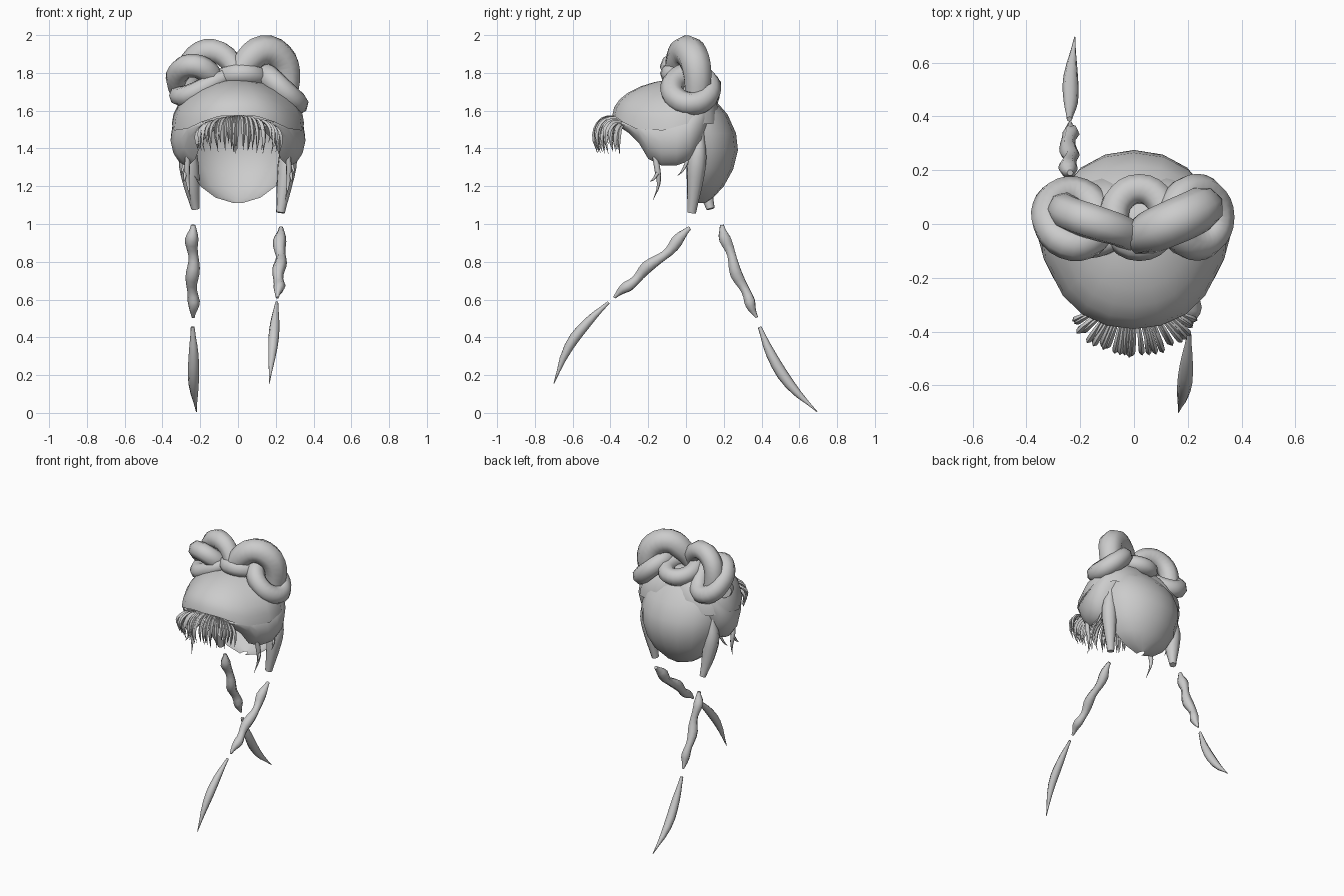
import bpy, bmesh, random
from math import sin, cos, pi, radians
from mathutils import Vector

random.seed(4)
if "Cube" in bpy.data.objects:
    bpy.data.objects.remove(bpy.data.objects["Cube"])


def finish(obj, angle=60):
    bpy.ops.object.select_all(action='DESELECT')
    obj.select_set(True)
    bpy.context.view_layer.objects.active = obj
    if obj.type == 'CURVE':
        bpy.ops.object.convert(target='MESH')
    bpy.ops.object.shade_smooth_by_angle(angle=radians(angle))


def tubes(name, paths, cyclic=False, steps=3, sides=2):
    """Round locks swept along smooth paths of (x, y, z, radius)."""
    curve = bpy.data.curves.new(name, 'CURVE')
    curve.dimensions = '3D'
    curve.bevel_depth = 1
    curve.bevel_resolution = sides
    curve.resolution_u = steps
    curve.use_fill_caps = True
    for path in paths:
        spline = curve.splines.new('BEZIER')
        spline.bezier_points.add(len(path) - 1)
        spline.use_cyclic_u = cyclic
        spline.radius_interpolation = 'CARDINAL'
        for point, (x, y, z, r) in zip(spline.bezier_points, path):
            point.co = (x, y, z)
            point.radius = r
            point.handle_left_type = point.handle_right_type = 'AUTO'
    obj = bpy.data.objects.new(name, curve)
    bpy.context.collection.objects.link(obj)
    finish(obj)


def ring(name, centre, a, b, r):
    """Closed coil spanned by two half-axes."""
    c, a, b = Vector(centre), Vector(a), Vector(b)
    path = [(*(c + a * cos(k * pi / 4) + b * sin(k * pi / 4)), r) for k in range(8)]
    tubes(name, [path], cyclic=True)


def shell(name, rows):
    """Open surface lofted through equal rows of points."""
    bm = bmesh.new()
    grid = [[bm.verts.new(p) for p in row] for row in rows]
    for r0, r1 in zip(grid, grid[1:]):
        for k in range(len(r0) - 1):
            bm.faces.new((r0[k], r0[k + 1], r1[k + 1], r1[k]))
    bmesh.ops.remove_doubles(bm, verts=bm.verts, dist=0.0005)
    bmesh.ops.recalc_face_normals(bm, faces=bm.faces)
    mesh = bpy.data.meshes.new(name)
    bm.to_mesh(mesh)
    bm.free()
    obj = bpy.data.objects.new(name, mesh)
    bpy.context.collection.objects.link(obj)
    finish(obj)


# Crown: domed cap, hem given as (angle from front, radius, height)
hem = [(0, .39, 1.575), (15, .39, 1.57), (30, .387, 1.54), (45, .375, 1.505),
       (70, .36, 1.495), (90, .35, 1.53), (115, .31, 1.53), (145, .22, 1.54), (180, .14, 1.58)]
outline = [(-a, r, z) for a, r, z in hem[:0:-1]] + hem
rows = []
for k in range(8):
    t = k / 7 * pi / 2
    rows.append([(r * sin(t) * sin(radians(a)), -r * sin(t) * cos(radians(a)),
                  z + (1.77 - z) * cos(t)) for a, r, z in outline])
shell("crown_hair", rows)

# Back hair: rounded bag, sections of (height, half width, depth)
sections = [(1.72, .1, .09), (1.66, .2, .15), (1.58, .26, .22), (1.48, .285, .265),
            (1.39, .28, .275), (1.29, .25, .25), (1.2, .2, .2), (1.14, .12, .145), (1.11, .02, .1)]
shell("back_hair", [[(-w * cos(k * pi / 8), .05 + (d - .05) * sin(k * pi / 8), z)
                     for k in range(9)] for z, w, d in sections])

# Side panels: columns of (depth, outward reach, top, bottom) from front to back
columns = [(-.345, .17, 1.55, 1.51), (-.3, .22, 1.55, 1.48), (-.25, .265, 1.56, 1.43),
           (-.2, .295, 1.56, 1.345), (-.13, .33, 1.56, 1.31), (-.05, .352, 1.57, 1.31),
           (.02, .35, 1.6, 1.335), (.08, .32, 1.64, 1.41), (.115, .26, 1.68, 1.5)]
# Drop fraction and reach offset down each column, curling in at the bottom
drape = [(0, -.04), (.25, -.005), (.5, .005), (.75, -.01), (.93, -.04), (1, -.07)]
for label, s in (("left", 1), ("right", -1)):
    shell(label + "_side_panel", [[(s * (x + dx), y, top + (low - top) * f)
                                   for f, dx in drape] for y, x, top, low in columns])

    # Loose wisps by the ear
    tubes(label + "_wisps", [
        [(s * .265, -.165, 1.36, .014), (s * .27, -.15, 1.28, .016),
         (s * .265, -.145, 1.21, .009), (s * .25, -.175, 1.125, .001)],
        [(s * .28, -.15, 1.27, .01), (s * .285, -.175, 1.235, .006), (s * .29, -.19, 1.225, .001)],
        [(s * .28, .01, 1.34, .01), (s * .295, -.02, 1.28, .006), (s * .3, -.045, 1.255, .001)]],
        sides=1)

# Hanging locks above the braids
tubes("left_lock", [[(.27, .08, 1.5, .015), (.265, .06, 1.36, .05),
                     (.245, .045, 1.2, .042), (.225, .03, 1.06, .024)]])
tubes("right_lock", [[(-.27, .08, 1.5, .015), (-.265, .08, 1.36, .05),
                      (-.245, .1, 1.2, .042), (-.225, .13, 1.08, .022)]])

# Fringe: strands rooted along the hairline, fanning forward and down
strands = []
count = 32
for k in range(count):
    u = 2 * k / (count - 1) - 1
    a = u * 1.05 + random.uniform(-.15, .15)
    reach = .122 - .05 * u * u + random.uniform(-.012, .01)
    root_z = 1.57 - .05 * u * u
    tip_z = 1.4 + random.uniform(-.03, .035)

    def at(out, z, thick):
        return (u * .165 + out * sin(a), -.36 + .03 * u * u - out * cos(a), z, thick)
    strands.append([at(0, root_z, .005), at(reach * .65, root_z - .015, .01),
                    at(reach, (root_z + tip_z) / 2, .01), at(reach * .85, tip_z, .001)])
tubes("fringe", strands, sides=0)

# Looped buns on top
tubes("left_bun_arch", [[(0, -.06, 1.78, .06), (.05, -.035, 1.86, .078), (.13, .0, 1.915, .084),
                         (.22, .04, 1.88, .084), (.255, .06, 1.8, .08), (.25, .06, 1.68, .07)]])
tubes("right_bun_arch", [[(0, -.06, 1.78, .055), (-.04, -.03, 1.86, .06), (-.13, .0, 1.915, .066),
                          (-.22, .03, 1.885, .066), (-.26, .05, 1.8, .064), (-.25, .06, 1.68, .06)]])
ring("left_bun_ring", (.23, .025, 1.715), (0, .1, 0), (.082, 0, -.078), .062)
ring("right_bun_ring", (-.225, .02, 1.75), (-.085, -.035, .055), (-.045, .09, -.07), .062)
tubes("right_bun_coil", [[(-.32, .02, 1.68, .05), (-.29, -.04, 1.675, .055),
                          (-.22, -.07, 1.7, .055), (-.13, -.075, 1.75, .05), (-.07, -.06, 1.78, .04)]])
ring("centre_bun_ring", (.02, .025, 1.765), (.095, 0, 0), (0, .105, -.03), .058)


def braid(name, path):
    """One lumpy lock that winds gently around a path."""
    pts = [Vector(p) for p in path]
    steps = 18
    lock = []
    for k in range(steps + 1):
        t = k / steps
        i = min(int(t * (len(pts) - 1)), len(pts) - 2)
        base = pts[i].lerp(pts[i + 1], t * (len(pts) - 1) - i)
        across = (pts[i + 1] - pts[i]).normalized().cross(Vector((1, 0, 0)))
        turn = t * 5 * pi
        taper = min(1, .45 + 4 * t, .3 + 3 * (1 - t))
        p = base + (Vector((1, 0, 0)) * cos(turn) + across * sin(turn)) * .006 * taper
        lock.append((*p, (.031 + .005 * cos(t * 6 * pi + pi)) * taper))
    tubes(name, [lock], steps=1, sides=1)


# Braids and their tapered tails
braid("left_braid", [(.225, .02, .98), (.225, -.08, .87), (.22, -.2, .77),
                     (.215, -.3, .68), (.21, -.38, .61)])
braid("right_braid", [(-.24, .19, .995), (-.24, .22, .88), (-.24, .27, .74),
                      (-.24, .33, .6), (-.235, .375, .505)])
tubes("left_tail", [[(.205, -.41, .585, .008), (.195, -.52, .48, .024),
                     (.185, -.62, .35, .025), (.165, -.7, .155, .002)]])
tubes("right_tail", [[(-.24, .39, .455, .01), (-.235, .45, .31, .026),
                      (-.235, .55, .15, .027), (-.22, .695, .005, .002)]])
